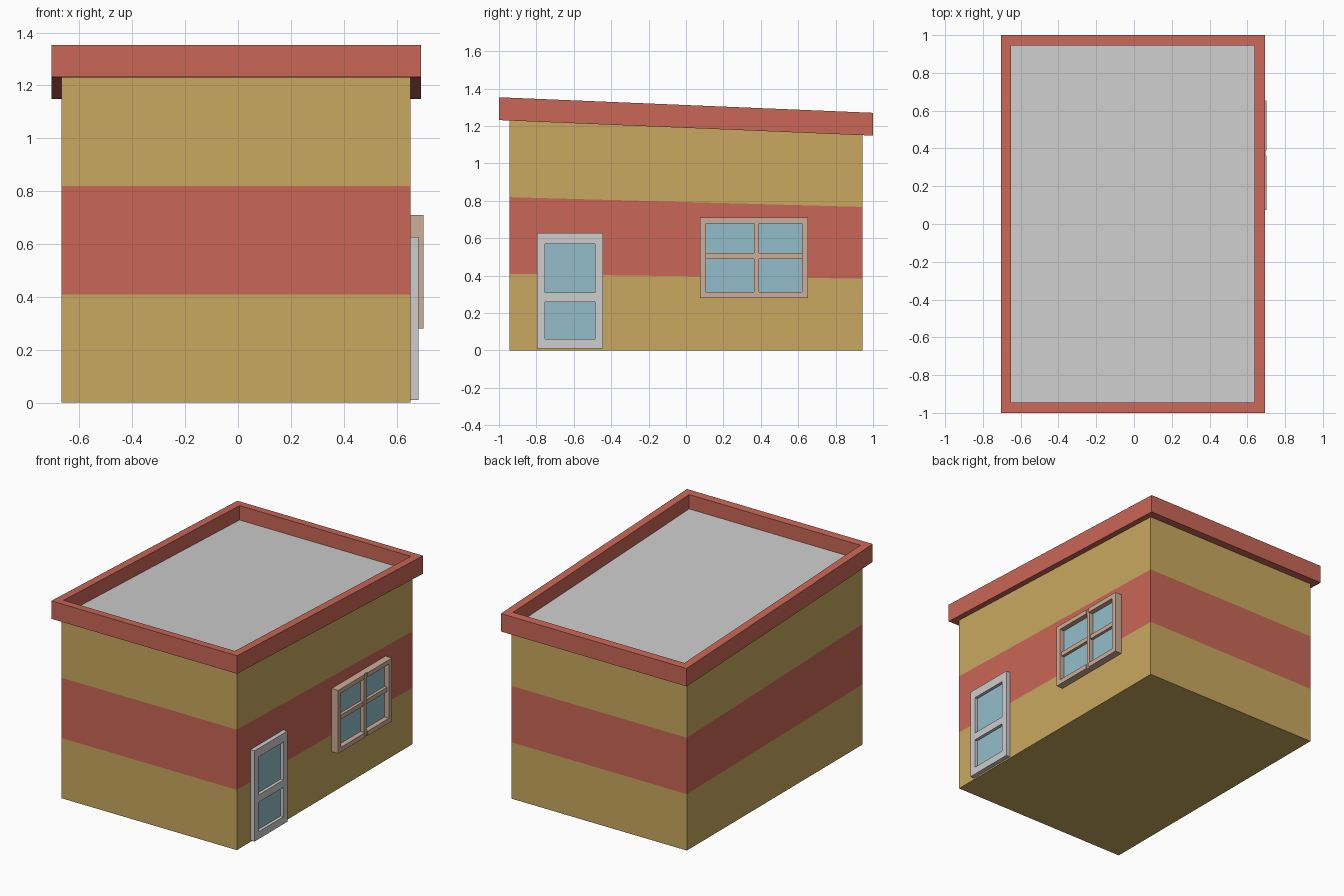
import bpy, bmesh

if "Cube" in bpy.data.objects:
    bpy.data.objects.remove(bpy.data.objects["Cube"])


def material(name, rgb):
    # sRGB 0-255 to linear
    lin = [((c / 255 + 0.055) / 1.055) ** 2.4 for c in rgb] + [1]
    m = bpy.data.materials.new(name)
    m.use_nodes = True
    m.diffuse_color = lin
    m.node_tree.nodes["Principled BSDF"].inputs["Base Color"].default_value = lin
    return m


ochre = material("ochre wall", (201, 169, 94))
red = material("brick red", (202, 103, 87))
grey = material("light grey", (205, 205, 205))
tan = material("tan frame", (205, 173, 151))
glass = material("blue glass", (146, 190, 202))


def add_box(bm, x, y, z):
    verts = bmesh.ops.create_cube(bm, size=1)["verts"]
    for v in verts:
        for i, (lo, hi) in enumerate((x, y, z)):
            v.co[i] = hi if v.co[i] > 0 else lo
    return verts


def finish(bm, name, *mats):
    bmesh.ops.recalc_face_normals(bm, faces=bm.faces)
    me = bpy.data.meshes.new(name)
    bm.to_mesh(me)
    bm.free()
    for m in mats:
        me.materials.append(m)
    ob = bpy.data.objects.new(name, me)
    bpy.context.collection.objects.link(ob)
    return ob


# Walls: cut into three equal bands, the top following the roof pitch
bm = bmesh.new()
add_box(bm, (-0.667, 0.653), (-0.945, 0.943), (0, 1))
for cut in (1 / 3, 2 / 3):
    bmesh.ops.bisect_plane(bm, geom=bm.verts[:] + bm.edges[:] + bm.faces[:],
                           plane_co=(0, 0, cut), plane_no=(0, 0, 1))
for f in bm.faces:
    f.material_index = int(0.4 < f.calc_center_median().z < 0.6)
for v in bm.verts:
    v.co.z *= 1.19 - 0.0415 * v.co.y
finish(bm, "walls", ochre, red)

# Pitched roof slab with a sunken deck inside a raised rim
bm = bmesh.new()
add_box(bm, (-0.705, 0.693), (-1, 1), (1.19, 1.312))
bm.faces.ensure_lookup_table()
deck = max(bm.faces, key=lambda f: f.calc_center_median().z)
bmesh.ops.inset_region(bm, faces=[deck], thickness=0.077)
low = bmesh.ops.extrude_discrete_faces(bm, faces=[deck])["faces"][0]
low.material_index = 1
for v in low.verts:
    v.co.z -= 0.098
for v in bm.verts:
    v.co.z -= 0.0415 * v.co.y
finish(bm, "roof", red, grey)

WALL = 0.645  # frames are let slightly into the side wall


def frame(name, mat, front, stiles, rails, rail_front):
    bm = bmesh.new()
    bottom, top = rails[0][0], rails[-1][1]
    for s, depth in zip(stiles, front):
        add_box(bm, (WALL, depth), s, (bottom, top))
    # rails run between neighbouring stiles
    for a, b in zip(stiles, stiles[1:]):
        for r, depth in zip(rails, rail_front):
            add_box(bm, (WALL, depth), (a[1], b[0]), r)
    return finish(bm, name, mat)


def panes(name, x, y, z):
    bm = bmesh.new()
    add_box(bm, (WALL, x), y, z)
    finish(bm, name, glass)


# Door with two panes
frame("door_frame", grey, (0.683, 0.683),
      ((-0.797, -0.755), (-0.487, -0.444)),
      ((0.01, 0.06), (0.26, 0.31), (0.568, 0.627)), (0.683,) * 3)
panes("door_glass", 0.662, (-0.755, -0.487), (0.06, 0.568))

# Window with four panes
frame("window_frame", tan, (0.702, 0.695, 0.702),
      ((0.075, 0.107), (0.363, 0.39), (0.62, 0.653)),
      ((0.28, 0.312), (0.49, 0.52), (0.68, 0.71)), (0.702, 0.688, 0.702))
panes("window_glass", 0.668, (0.107, 0.62), (0.312, 0.68))
